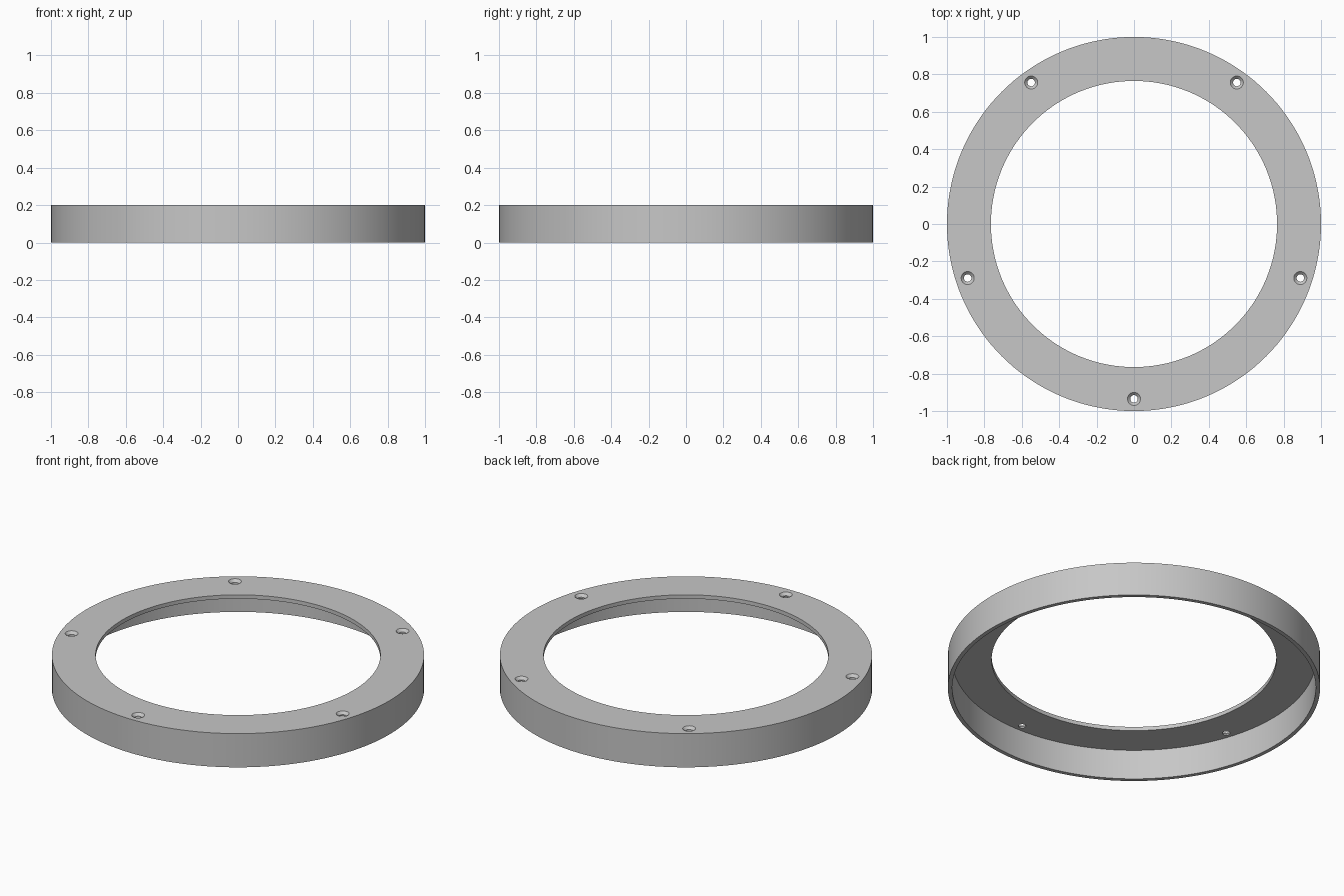
import bpy, bmesh, math
from mathutils import Vector

cube = bpy.data.objects.get("Cube")
if cube:
    bpy.data.objects.remove(cube, do_unlink=True)

OUTER, BORE, HEIGHT, WALL = 1.0, 0.765, 0.2, 0.023
HOLE_CIRCLE, HOLE_R, SINK_R = 0.935, 0.02, 0.035

grey = bpy.data.materials.new("light grey")
grey.use_nodes = True
grey.diffuse_color = (0.57, 0.57, 0.57, 1)
grey.node_tree.nodes["Principled BSDF"].inputs["Base Color"].default_value = grey.diffuse_color


def revolve(name, profile, steps, places=((0, 0),)):
    """Spin a closed (radius, z) profile about a vertical axis at each place."""
    bm = bmesh.new()
    for px, py in places:
        verts = [bm.verts.new((px + r, py, z)) for r, z in profile]
        edges = [bm.edges.new((verts[i - 1], verts[i])) for i in range(len(verts))]
        bmesh.ops.spin(bm, geom=verts + edges, cent=Vector((px, py, 0)), axis=(0, 0, 1),
                       angle=math.tau, steps=steps, use_merge=True)
    bmesh.ops.remove_doubles(bm, verts=bm.verts, dist=1e-5)
    bmesh.ops.dissolve_degenerate(bm, edges=bm.edges, dist=1e-6)
    bmesh.ops.recalc_face_normals(bm, faces=bm.faces)
    mesh = bpy.data.meshes.new(name)
    bm.to_mesh(mesh)
    bm.free()
    mesh.materials.append(grey)
    obj = bpy.data.objects.new(name, mesh)
    bpy.context.collection.objects.link(obj)
    return obj


# Ring cover: flat top flange with a thin skirt around the outside
under = HEIGHT - WALL
ring = revolve("ring_cover", [(OUTER, 0), (OUTER, HEIGHT), (BORE, HEIGHT),
                              (BORE, under), (OUTER - WALL, under), (OUTER - WALL, 0)], 144)

# Five countersunk screw holes
places = [(HOLE_CIRCLE * math.cos(a), HOLE_CIRCLE * math.sin(a))
          for a in (math.radians(72 * i - 90) for i in range(5))]
sink_z = HEIGHT - (SINK_R - HOLE_R)
lift = 0.01
cutter = revolve("screw_hole_cutter", [(0, under - lift), (HOLE_R, under - lift), (HOLE_R, sink_z),
                                       (SINK_R + lift, HEIGHT + lift), (0, HEIGHT + lift)], 32, places)
cutter.hide_render = True

cut = ring.modifiers.new("screw_holes", 'BOOLEAN')
cut.operation = 'DIFFERENCE'
cut.solver = 'EXACT'
cut.object = cutter

bpy.ops.object.select_all(action='DESELECT')
ring.select_set(True)
bpy.context.view_layer.objects.active = ring
bpy.ops.object.modifier_apply(modifier=cut.name)
bpy.data.objects.remove(cutter, do_unlink=True)
bpy.ops.object.shade_smooth_by_angle(angle=math.radians(30))
